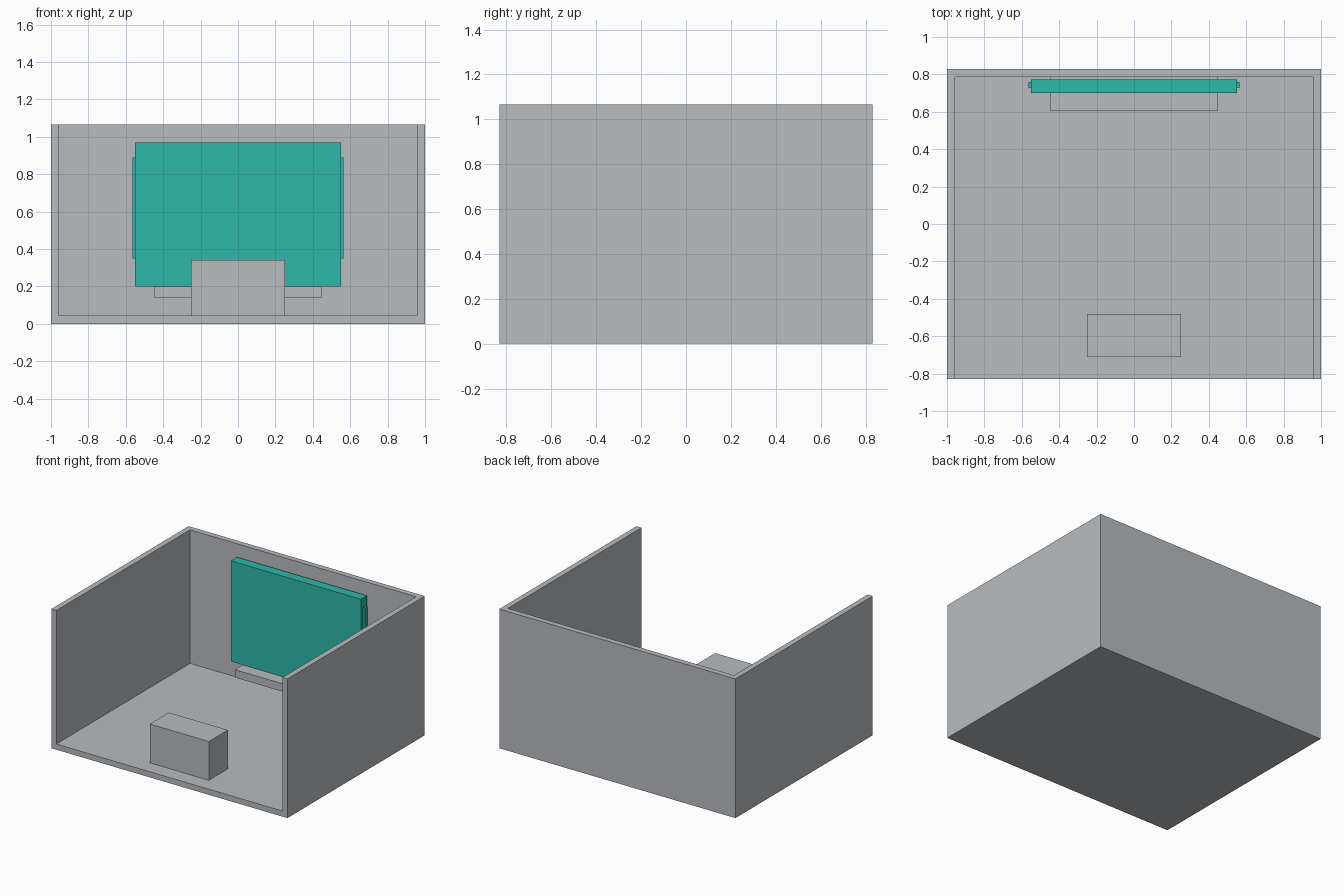
import bpy
import bmesh

default = bpy.data.objects.get("Cube")
if default:
    bpy.data.objects.remove(default, do_unlink=True)


def make_material(name, rgb):
    mat = bpy.data.materials.new(name)
    mat.use_nodes = True
    colour = (*rgb, 1.0)
    mat.diffuse_color = colour
    mat.node_tree.nodes["Principled BSDF"].inputs["Base Color"].default_value = colour
    return mat


def add_box(name, low, high, mat, open_sides=()):
    """Box between two corners, leaving out faces that point in open_sides."""
    bm = bmesh.new()
    bmesh.ops.create_cube(bm, size=1)
    for v in bm.verts:
        v.co = [lo if c < 0 else hi for c, lo, hi in zip(v.co, low, high)]
    bm.normal_update()
    removed = [f for f in bm.faces
               if any(f.normal[axis] * sign > 0.5 for axis, sign in open_sides)]
    if removed:
        bmesh.ops.delete(bm, geom=removed, context="FACES")
    mesh = bpy.data.meshes.new(name)
    bm.to_mesh(mesh)
    bm.free()
    mesh.materials.append(mat)
    obj = bpy.data.objects.new(name, mesh)
    bpy.context.scene.collection.objects.link(obj)
    return obj


grey = make_material("light grey", (0.479, 0.503, 0.527))
teal = make_material("teal", (0.026, 0.479, 0.392))

HALF_DEPTH, HEIGHT, WALL = 0.83, 1.065, 0.043

# Room: floor, back and side walls, open at the top and front
room = add_box("room_shell", (-1, -HALF_DEPTH, 0), (1, HALF_DEPTH, HEIGHT), grey,
               open_sides=((2, 1), (1, -1)))
shell = room.modifiers.new("wall thickness", "SOLIDIFY")
shell.thickness = WALL
shell.offset = -1
shell.use_even_offset = True

# Desk standing on the floor near the open front
add_box("desk", (-0.25, -0.71, WALL), (0.25, -0.48, 0.34), grey)

# Shelf fixed to the back wall, under the screen
add_box("wall_shelf", (-0.45, 0.605, 0.14), (0.45, HALF_DEPTH - WALL, 0.2), grey)

# Wide screen with a slim strip along each side
add_box("screen", (-0.55, 0.7, 0.2), (0.55, 0.773, 0.97), teal)
for side, x in (("left", 0.55), ("right", -0.565)):
    add_box(side + "_screen_strip", (x, 0.727, 0.35), (x + 0.015, 0.76, 0.89), teal)
